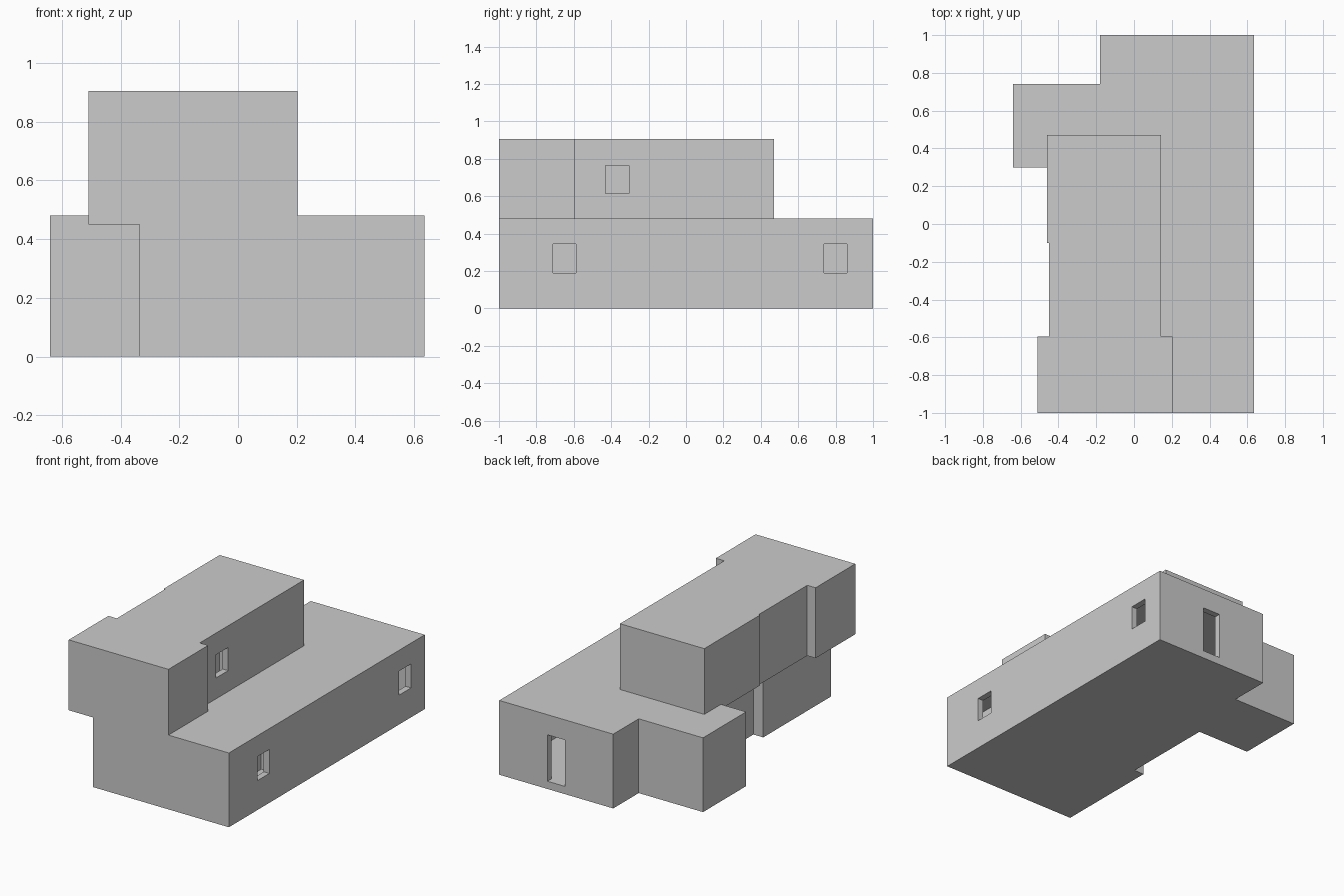
import bpy, bmesh
from mathutils import Vector

if "Cube" in bpy.data.objects:
    bpy.data.objects.remove(bpy.data.objects["Cube"])

WALL = 0.04


def prism(name, pts, z0, z1):
    """Extrude a counter-clockwise plan outline from z0 to z1."""
    bm = bmesh.new()
    face = bm.faces.new([bm.verts.new((x, y, z0)) for x, y in pts])
    ext = bmesh.ops.extrude_face_region(bm, geom=[face])
    top = [v for v in ext["geom"] if isinstance(v, bmesh.types.BMVert)]
    bmesh.ops.translate(bm, vec=(0, 0, z1 - z0), verts=top)
    bmesh.ops.recalc_face_normals(bm, faces=bm.faces)
    mesh = bpy.data.meshes.new(name)
    bm.to_mesh(mesh)
    bm.free()
    ob = bpy.data.objects.new(name, mesh)
    bpy.context.collection.objects.link(ob)
    return ob


def box(name, x0, x1, y0, y1, z0, z1):
    return prism(name, [(x0, y0), (x1, y0), (x1, y1), (x0, y1)], z0, z1)


def inset(pts, d):
    """Offset a right-angled outline inwards."""
    out = []
    for i, p in enumerate(pts):
        p = Vector(p)
        a = (p - Vector(pts[i - 1])).normalized()
        b = (Vector(pts[(i + 1) % len(pts)]) - p).normalized()
        out.append(p + d * (Vector((-a.y, a.x)) + Vector((-b.y, b.x))))
    return out


def cut(ob, cutter):
    mod = ob.modifiers.new(cutter.name, 'BOOLEAN')
    mod.operation = 'DIFFERENCE'
    mod.solver = 'EXACT'
    mod.object = cutter
    bpy.context.view_layer.update()
    dg = bpy.context.evaluated_depsgraph_get()
    mesh = bpy.data.meshes.new_from_object(ob.evaluated_get(dg))
    ob.modifiers.clear()
    ob.data = mesh
    bpy.data.objects.remove(cutter)


def storey(name, pts, z0, z1, floor, roof):
    """Hollow storey with wall, floor and roof thickness."""
    ob = prism(name, pts, z0, z1)
    cut(ob, prism("cavity", inset(pts, WALL), z0 + floor, z1 - roof))
    return ob


# ground floor with back-left wing
lower = storey("ground_floor", [
    (-0.335, -1), (0.635, -1), (0.635, 1), (-0.18, 1), (-0.18, 0.74),
    (-0.64, 0.74), (-0.64, 0.30), (-0.265, 0.30), (-0.265, -0.31),
    (-0.335, -0.31)], 0, 0.48, 0.05, 0.03)

# upper floor overhanging on the left
upper = storey("upper_floor", [
    (-0.51, -1), (0.203, -1), (0.203, -0.595), (0.143, -0.595), (0.143, 0.47),
    (-0.46, 0.47), (-0.46, -0.10), (-0.45, -0.10), (-0.45, -0.595),
    (-0.51, -0.595)], 0.45, 0.905, 0.03, 0.03)

# right-hand windows
for y in (-0.71, 0.737):
    cut(lower, box("window", 0.57, 0.7, y, y + 0.123, 0.19, 0.345))
cut(upper, box("window", 0.08, 0.2, -0.43, -0.305, 0.615, 0.765))

# back doorway
cut(lower, box("doorway", 0.165, 0.29, 0.93, 1.1, 0.05, 0.35))

# inner partitions
box("ground_cross_wall", -0.24, 0.61, -0.32, -0.29, 0.04, 0.46)
box("ground_room_wall", 0.36, 0.39, -0.97, -0.31, 0.04, 0.46)
box("upper_cross_wall", -0.43, 0.12, -0.12, -0.09, 0.47, 0.89)
box("upper_room_wall", -0.08, -0.05, -0.97, -0.11, 0.47, 0.89)
